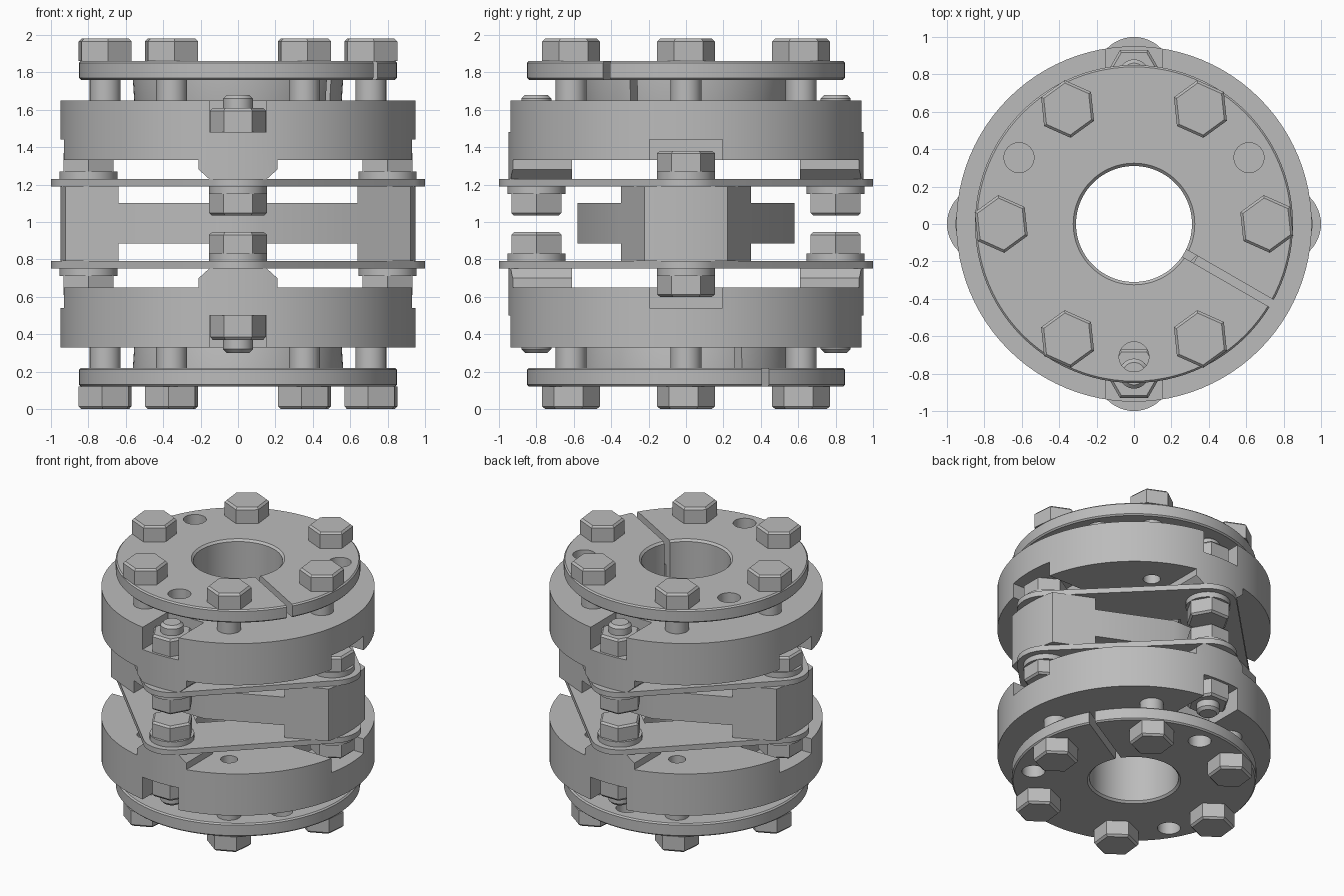
import bpy, bmesh
from math import pi, radians, cos, sin, hypot
from mathutils import Matrix

if "Cube" in bpy.data.objects:
    bpy.data.objects.remove(bpy.data.objects["Cube"])

steel = bpy.data.materials.new("grey_steel")
steel.use_nodes = True
GREY = (0.5, 0.5, 0.5, 1)
steel.diffuse_color = GREY
steel.node_tree.nodes["Principled BSDF"].inputs["Base Color"].default_value = GREY


def make(name, bm):
    bmesh.ops.recalc_face_normals(bm, faces=bm.faces)
    mesh = bpy.data.meshes.new(name)
    bm.to_mesh(mesh)
    bm.free()
    mesh.materials.append(steel)
    obj = bpy.data.objects.new(name, mesh)
    bpy.context.scene.collection.objects.link(obj)
    return obj


def cyl(name, x, y, z0, z1, r0, r1=None, sides=48, turn=0.0):
    bm = bmesh.new()
    bmesh.ops.create_cone(bm, cap_ends=True, segments=sides, radius1=r0,
                          radius2=r0 if r1 is None else r1, depth=z1 - z0,
                          matrix=Matrix.Translation((x, y, (z0 + z1) / 2)) @ Matrix.Rotation(turn, 4, 'Z'))
    return make(name, bm)


def box(name, lo, hi, turn=0.0):
    bm = bmesh.new()
    mid = [(a + b) / 2 for a, b in zip(lo, hi)]
    size = [b - a for a, b in zip(lo, hi)]
    bmesh.ops.create_cube(bm, size=1, matrix=Matrix.Rotation(turn, 4, 'Z')
                          @ Matrix.Translation(mid) @ Matrix.Diagonal((*size, 1)))
    return make(name, bm)


def prism(name, points, direction):
    bm = bmesh.new()
    face = bm.faces.new([bm.verts.new(p) for p in points])
    new = bmesh.ops.extrude_face_region(bm, geom=[face])["geom"]
    bmesh.ops.translate(bm, vec=direction, verts=[v for v in new if isinstance(v, bmesh.types.BMVert)])
    return make(name, bm)


def lathe(name, profile, steps=96):
    bm = bmesh.new()
    vs = [bm.verts.new((r, 0, z)) for r, z in profile]
    es = [bm.edges.new((vs[i - 1], vs[i])) for i in range(len(vs))]
    bmesh.ops.spin(bm, geom=vs + es, axis=(0, 0, 1), cent=(0, 0, 0),
                   angle=2 * pi, steps=steps, use_merge=True)
    bmesh.ops.remove_doubles(bm, verts=bm.verts, dist=1e-5)
    return make(name, bm)


def boolean(obj, cutters, operation='DIFFERENCE'):
    for c in cutters:
        mod = obj.modifiers.new("cut", 'BOOLEAN')
        mod.solver, mod.operation, mod.object = 'EXACT', operation, c
    bpy.context.view_layer.update()
    mesh = bpy.data.meshes.new_from_object(obj.evaluated_get(bpy.context.evaluated_depsgraph_get()))
    obj.modifiers.clear()
    obj.data = mesh
    for c in cutters:
        bpy.data.objects.remove(c)
    return obj


def hex_head(name, x, y, z0, z1, turn, r=0.155):
    # Hexagonal prism with a chamfered crown on the end farthest from z0
    bm = bmesh.new()
    levels = [(z0, r), (z0 + (z1 - z0) * 0.88, r), (z1, r * 0.9)]
    rings = [[bm.verts.new((x + q * cos(turn + i * pi / 3), y + q * sin(turn + i * pi / 3), z))
              for i in range(6)] for z, q in levels]
    for low, high in zip(rings, rings[1:]):
        for i in range(6):
            bm.faces.new((low[i - 1], low[i], high[i], high[i - 1]))
    bm.faces.new(rings[0])
    bm.faces.new(rings[-1])
    return make(name, bm)


MID = 0.99
BOLT = 0.71     # clamp bolt circle
PIN = 0.8       # coupling bolt circle
upper = []

# Clamping flange and tapered split collar
SLOT = radians(-30)


def slot():
    return box("slot_cutter", (0.2, -0.022, 1.3), (1.0, 0.022, 2.0), SLOT)


flange = lathe("clamp_flange", [(0.31, 1.76), (0.84, 1.76), (0.85, 1.77), (0.85, 1.85),
                                (0.84, 1.86), (0.325, 1.86), (0.31, 1.845)])
holes = [cyl("hole_cutter", BOLT * cos(a), BOLT * sin(a), 1.7, 1.9, 0.08)
         for a in (pi / 6, 5 * pi / 6, -pi / 2)]
collar = lathe("split_collar", [(0.31, 1.4), (0.5, 1.4), (0.555, 1.65), (0.562, 1.76), (0.31, 1.76)])
upper += [boolean(flange, holes + [slot()]), boolean(collar, [slot()])]

# Six clamp bolts
for k in range(6):
    a = k * pi / 3
    x, y = BOLT * cos(a), BOLT * sin(a)
    upper.append(cyl("clamp_bolt_shank", x, y, 1.45, 1.77, 0.083))
    upper.append(hex_head("clamp_bolt_head", x, y, 1.86, 1.98, pi / 2 + radians(6)))

# Hub with nut pockets above, bolt head pockets below and tapped holes
hub = lathe("hub", [(0.38, 1.33), (0.95, 1.33), (0.95, 1.65), (0.38, 1.65)])
cutters = []
for s in (-1, 1):
    ys, xs = sorted((s * 0.63, s * 1.1)), sorted((s * 0.6, s * 1.1))
    cutters.append(box("nut_pocket", (-0.152, ys[0], 1.48), (0.152, ys[1], 1.8)))
    cutters.append(box("head_pocket", (xs[0], -0.195, 1.2), (xs[1], 0.195, 1.44)))
    for t in (-1, 1):
        cutters.append(cyl("tapped_hole", s * BOLT * cos(pi / 3), t * BOLT * sin(pi / 3), 1.2, 1.46, 0.06))
upper.append(boolean(hub, cutters))

# Bosses, nuts and bolts joining the hub to its flexible link plate
for s in (-1, 1):
    outline = [(-0.21, 1.34), (-0.21, 1.28), (-0.155, 1.23), (0.155, 1.23), (0.21, 1.28), (0.21, 1.34)]
    boss = prism("hub_boss", [(x, s * 0.61, z) for x, z in outline], (0, s * 0.5, 0))
    upper.append(boolean(boss, [cyl("round_limit", 0, 0, 1, 1.6, 0.95, sides=96)], 'INTERSECT'))
    y = s * PIN
    upper.append(cyl("hub_bolt_shank", 0, y, 1.1, 1.66, 0.08))
    upper.append(cyl("hub_bolt_tip", 0, y, 1.66, 1.68, 0.08, 0.06))
    upper.append(hex_head("hub_nut", 0, y, 1.48, 1.61, 0, 0.15))
    upper.append(cyl("hub_bolt_washer", 0, y, 1.15, 1.19, 0.155))
    upper.append(hex_head("hub_bolt_head", 0, y, 1.15, 1.035, 0))
    # Bolts joining the link plate to the spacer
    x = s * PIN
    upper.append(cyl("spacer_bolt_washer", x, 0, 1.23, 1.27, 0.155))
    upper.append(hex_head("spacer_bolt_head", x, 0, 1.27, 1.38, pi / 2))

# Flexible link plate: four rounded corners, straight sides, open centre
points = []
for k in range(4):
    for i in range(13):
        a = k * pi / 2 - pi / 4 + i * pi / 24
        points.append((PIN * cos(k * pi / 2) + 0.2 * cos(a), PIN * sin(k * pi / 2) + 0.2 * sin(a), 1.19))
plate = prism("link_plate", points, (0, 0, 0.04))
upper.append(boolean(plate, [cyl("centre_cutter", 0, 0, 1.1, 1.3, 0.5, sides=4)]))

# Centre spacer: tapered bar with tall end blocks
outline = [(1.0, -0.187), (1.0, 0.187), (0.12, 0.58), (-0.12, 0.58),
           (-1.0, 0.187), (-1.0, -0.187), (-0.12, -0.58), (0.12, -0.58)]
spacer = prism("centre_spacer", [(x, y, 0.79) for x, y in outline], (0, 0, 0.4))
boolean(spacer, [cyl("round_limit", 0, 0, 0.5, 1.5, 0.95, sides=96)], 'INTERSECT')
boolean(spacer, [box("upper_relief", (-0.64, -1, 1.1), (0.64, 1, 1.4)),
                 box("lower_relief", (-0.64, -1, 0.6), (0.64, 1, 0.885)),
                 cyl("bore_cutter", 0, 0, 0.5, 1.5, 0.38, sides=64)])

# Lower half is the upper half turned over about the x axis
flip = Matrix.Translation((0, 0, 2 * MID)) @ Matrix.Rotation(pi, 4, 'X')
parts = [spacer] + upper
for obj in upper:
    mesh = obj.data.copy()
    mesh.transform(flip)
    twin = bpy.data.objects.new("lower_" + obj.name, mesh)
    bpy.context.scene.collection.objects.link(twin)
    obj.name = "upper_" + obj.name
    parts.append(twin)

# Smooth round walls, crisp machined edges
for obj in parts:
    obj.data.shade_smooth()
    obj.data.set_sharp_from_angle(angle=radians(25))
